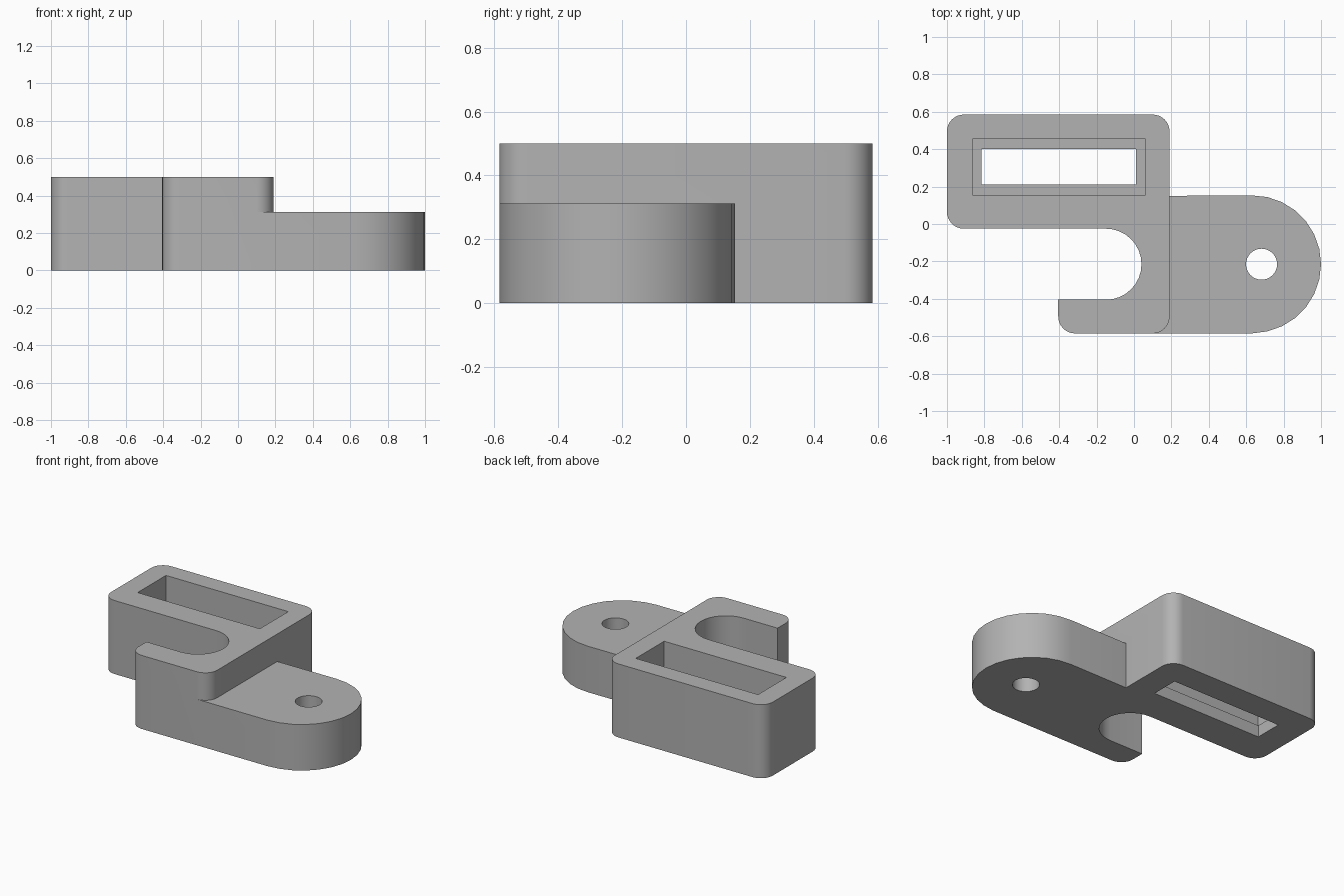
import bpy
import bmesh
import math

old = bpy.data.objects.get("Cube")
if old:
    bpy.data.objects.remove(old, do_unlink=True)

grey = bpy.data.materials.new("plain_grey")
grey.use_nodes = True
colour = (0.45, 0.45, 0.45, 1)
grey.diffuse_color = colour
grey.node_tree.nodes["Principled BSDF"].inputs["Base Color"].default_value = colour


def arc(cx, cy, r, start, end, steps=8):
    """Points along an arc, angles in degrees."""
    angles = [math.radians(start + (end - start) * i / steps) for i in range(steps + 1)]
    return [(cx + r * math.cos(a), cy + r * math.sin(a)) for a in angles]


def rectangle(x0, x1, y0, y1):
    return [(x0, y0), (x1, y0), (x1, y1), (x0, y1)]


def prism(name, outline, z0, z1):
    """Extrude a counter-clockwise outline upwards."""
    bm = bmesh.new()
    base = bm.faces.new([bm.verts.new((x, y, z0)) for x, y in outline])
    result = bmesh.ops.extrude_face_region(bm, geom=[base])
    top = [v for v in result["geom"] if isinstance(v, bmesh.types.BMVert)]
    bmesh.ops.translate(bm, verts=top, vec=(0, 0, z1 - z0))
    bmesh.ops.recalc_face_normals(bm, faces=bm.faces)
    mesh = bpy.data.meshes.new(name)
    bm.to_mesh(mesh)
    bm.free()
    mesh.materials.append(grey)
    obj = bpy.data.objects.new(name, mesh)
    bpy.context.collection.objects.link(obj)
    return obj


def combine(target, other, operation):
    """Apply a boolean and remove the helper."""
    bpy.context.view_layer.objects.active = target
    mod = target.modifiers.new(operation.lower(), "BOOLEAN")
    mod.operation = operation
    mod.solver = "EXACT"
    mod.object = other
    bpy.ops.object.modifier_apply(modifier=mod.name)
    bpy.data.objects.remove(other, do_unlink=True)


# Overall extents shared by the parts
left, right, front, back = -1.0, 0.19, -0.585, 0.585
hook_tip, slot_y, slot_r, slot_x = -0.405, -0.215, 0.19, -0.15
r = 0.09

# Tall body: box with a rounded hook curling below it
outline = (
    arc(hook_tip + r, front + r, r, 180, 270)
    + arc(right - r, front + r, r, 270, 360)
    + arc(right - r, back - r, r, 0, 90)
    + arc(left + r, back - r, r, 90, 180)
    + arc(left + r, slot_y + slot_r + r, r, 180, 270)
    + arc(slot_x, slot_y, slot_r, 90, -90, 16)
    + [(hook_tip, slot_y - slot_r)]
)
body = prism("bracket_body", outline, 0, 0.5)

# Low arm with a rounded end
end_r = 0.368
arm_outline = (
    [(right - r, slot_y + end_r), (right - r, front)]
    + [(0.63, front)]
    + arc(1 - end_r, slot_y, end_r, -90, 90, 14)[1:-1]
    + [(0.63, slot_y + end_r)]
)
arm_outline[0] = (right - r, 0.15)
arm = prism("mounting_arm", arm_outline, 0, 0.313)
combine(body, arm, "UNION")

# Pocket with a thin ledge round the bottom opening, and the bolt hole
pocket = prism("pocket_cutter", rectangle(-0.862, 0.058, 0.152, 0.457), 0.08, 0.7)
combine(body, pocket, "DIFFERENCE")
opening = prism("opening_cutter", rectangle(-0.815, 0.012, 0.21, 0.4), -0.2, 0.3)
combine(body, opening, "DIFFERENCE")
bolt_hole = prism("bolt_hole_cutter", arc(0.682, slot_y, 0.083, 0, 360, 32)[:-1], -0.2, 0.6)
combine(body, bolt_hole, "DIFFERENCE")

# Smooth the curved walls, keep the edges crisp
bpy.ops.object.select_all(action="DESELECT")
body.select_set(True)
bpy.context.view_layer.objects.active = body
bpy.ops.object.shade_smooth_by_angle(angle=math.radians(30))
